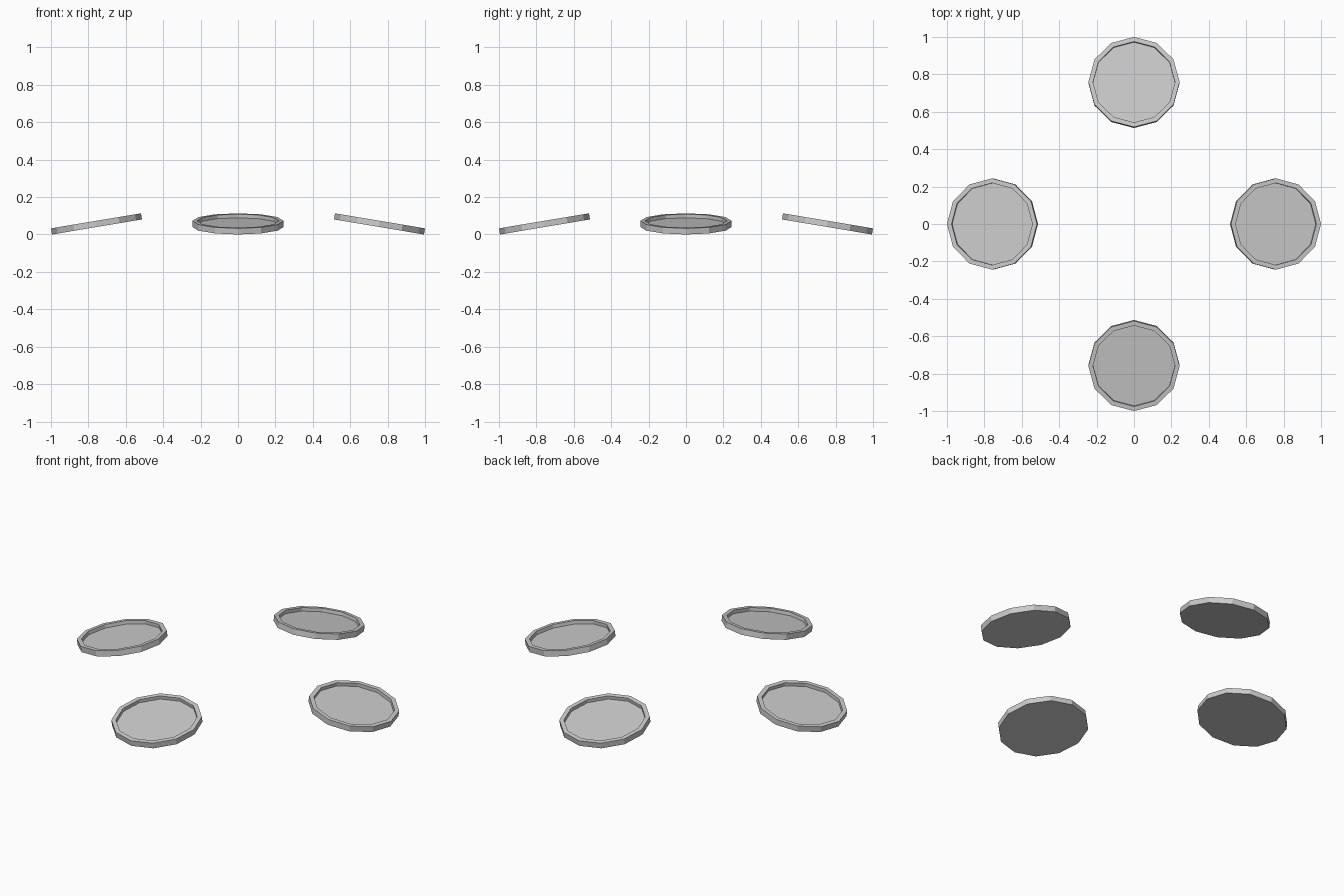
import bpy, bmesh, math
from mathutils import Matrix

if "Cube" in bpy.data.objects:
    bpy.data.objects.remove(bpy.data.objects["Cube"])

SIDES = 12
R, R_IN = 0.244, 0.219      # outer radius, inner radius of the raised rim
THICK, FLOOR = 0.033, 0.013  # total height, height of recessed floor
TILT = math.radians(9.5)

# Position so the low outer edge rests on z = 0 and the rim reaches 1 unit out
DIST = 1.0 - R * math.cos(TILT) - THICK * math.sin(TILT)
LIFT = R * math.sin(TILT)


def make_dish(name, angle):
    """Shallow twelve-sided dish, tilted outward and placed around the centre."""
    bm = bmesh.new()
    rings = []
    for r, z in ((R, 0), (R, THICK), (R_IN, THICK), (R_IN, FLOOR)):
        rings.append([bm.verts.new((r * math.cos(i * math.tau / SIDES),
                                    r * math.sin(i * math.tau / SIDES), z))
                      for i in range(SIDES)])
    # Outer wall, rim and inner wall
    for a, b in zip(rings, rings[1:]):
        for i in range(SIDES):
            j = (i + 1) % SIDES
            bm.faces.new((a[i], a[j], b[j], b[i]))
    # Underside and recessed floor
    bm.faces.new(rings[0][::-1])
    bm.faces.new(rings[-1])
    bm.transform(Matrix.Rotation(angle, 4, 'Z')
                 @ Matrix.Translation((DIST, 0, LIFT))
                 @ Matrix.Rotation(TILT, 4, 'Y'))
    bmesh.ops.recalc_face_normals(bm, faces=bm.faces)
    mesh = bpy.data.meshes.new(name)
    bm.to_mesh(mesh)
    bm.free()
    obj = bpy.data.objects.new(name, mesh)
    bpy.context.collection.objects.link(obj)


# Four dishes, one on each side
for k, side in enumerate(("right", "back", "left", "front")):
    make_dish(side + "_dish", k * math.pi / 2)
